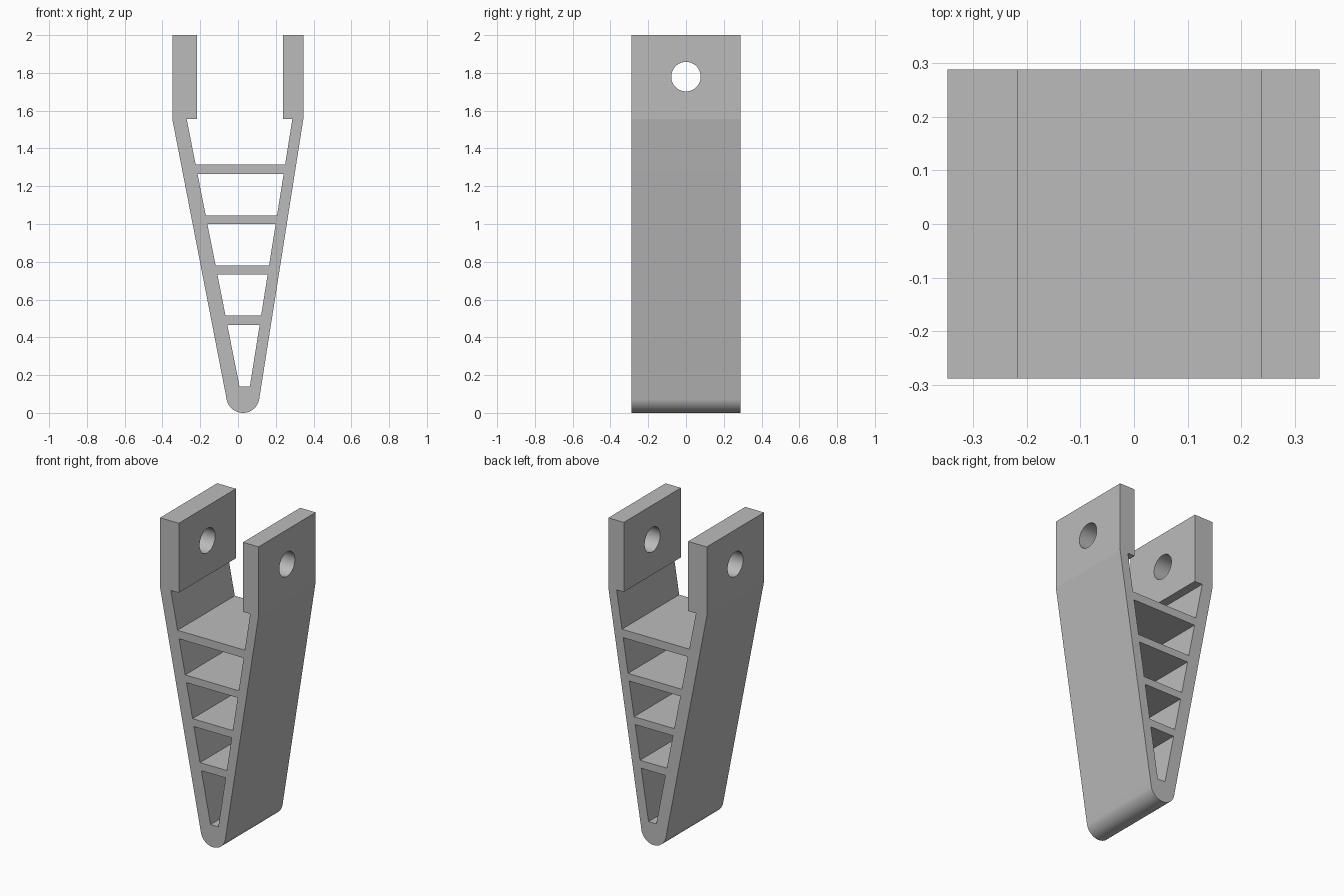
import bpy
import bmesh
from math import atan, cos, sin, pi
from mathutils import Matrix

cube = bpy.data.objects.get("Cube")
if cube:
    bpy.data.objects.remove(cube, do_unlink=True)

HALF_DEPTH = 0.288
TOP, SHOULDER = 2.0, 1.557

grey = bpy.data.materials.new("plain grey")
grey.use_nodes = True
colour = (0.5, 0.5, 0.5, 1)
grey.diffuse_color = colour
grey.node_tree.nodes["Principled BSDF"].inputs["Base Color"].default_value = colour


def prism(bm, outline, half):
    """Extrude an x-z outline along y, centred on y = 0."""
    face = bm.faces.new([bm.verts.new((x, -half, z)) for x, z in outline])
    new = bmesh.ops.extrude_face_region(bm, geom=[face])["geom"]
    moved = [v for v in new if isinstance(v, bmesh.types.BMVert)]
    bmesh.ops.translate(bm, verts=moved, vec=(0, 2 * half, 0))


def make_object(name, bm):
    bmesh.ops.recalc_face_normals(bm, faces=bm.faces)
    mesh = bpy.data.meshes.new(name)
    bm.to_mesh(mesh)
    bm.free()
    mesh.materials.append(grey)
    obj = bpy.data.objects.new(name, mesh)
    bpy.context.collection.objects.link(obj)
    return obj


def inner(side, z):
    """Inner face of a tapering leg at height z."""
    if side < 0:
        return -0.272 + 0.1975 * (SHOULDER - z)
    return 0.288 - 0.159 * (SHOULDER - z)


# Forked body outline: rounded foot, sloping legs, upright lugs
radius, foot_x = 0.0875, 0.026
start, end = pi + atan(0.195), 2 * pi - atan(0.157)
steps = 32
angles = [start + (end - start) * i / steps for i in range(steps + 1)]
foot = [(foot_x + radius * cos(a), radius + radius * sin(a)) for a in angles]
floor = 1.316
outline = [(-0.348, TOP), (-0.348, SHOULDER)] + foot + [
    (0.346, SHOULDER), (0.346, TOP), (0.237, TOP), (0.237, SHOULDER),
    (inner(1, SHOULDER), SHOULDER), (inner(1, floor), floor),
    (inner(-1, floor), floor), (inner(-1, SHOULDER), SHOULDER),
    (-0.216, SHOULDER), (-0.216, TOP)]
bm = bmesh.new()
prism(bm, outline, HALF_DEPTH)
body = make_object("forked_bracket", bm)

# Openings between the rungs, and the pin hole through both lugs
bm = bmesh.new()
for low, high in [(0.14, 0.466), (0.515, 0.733), (0.781, 0.999), (1.046, 1.264)]:
    prism(bm, [(inner(-1, low), low), (inner(1, low), low),
               (inner(1, high), high), (inner(-1, high), high)], 0.5)
bmesh.ops.create_cone(bm, cap_ends=True, segments=64, radius1=0.078,
                      radius2=0.078, depth=1,
                      matrix=Matrix.Translation((0, 0, 1.78)) @ Matrix.Rotation(pi / 2, 4, "Y"))
cutter = make_object("opening_cutter", bm)
cutter.hide_render = True

cut = body.modifiers.new("openings", "BOOLEAN")
cut.operation = "DIFFERENCE"
cut.solver = "EXACT"
cut.object = cutter
bpy.context.view_layer.objects.active = body
body.select_set(True)
bpy.ops.object.modifier_apply(modifier=cut.name)
bpy.data.objects.remove(cutter, do_unlink=True)

# Smooth foot and holes, crisp edges elsewhere
bpy.ops.object.shade_smooth_by_angle(angle=0.15)
